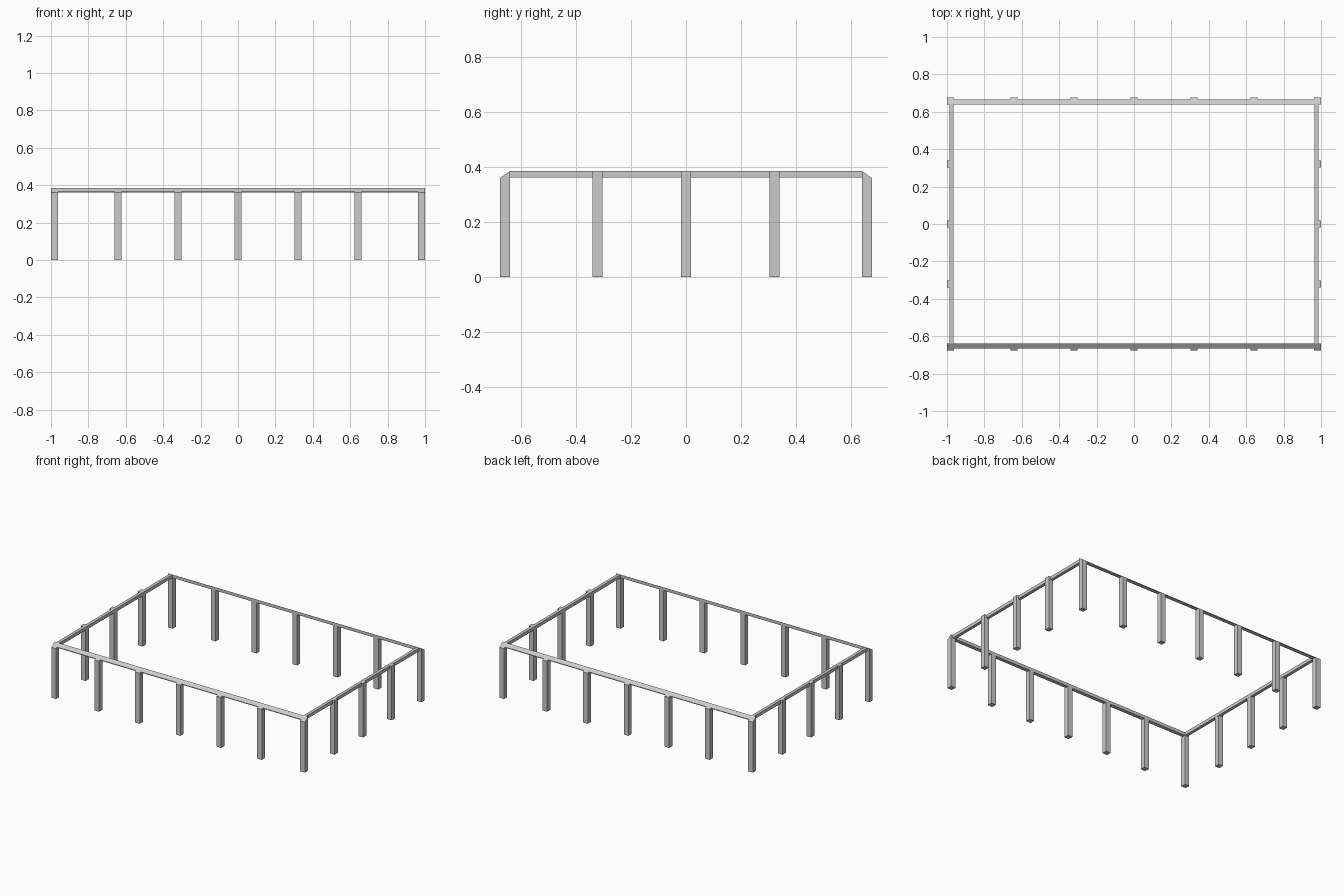
import bpy

if "Cube" in bpy.data.objects:
    bpy.data.objects.remove(bpy.data.objects["Cube"])

W = 0.037          # post width
TOP = 0.385        # top of frame
EAVE = 0.36        # outer height of the sloped post tops
XO, XI = 1.0, 0.965
YO, YI = 0.675, 0.639


def prism(name, profile, axis, a, b):
    """Extrude a 2D profile along x (profile = y,z) or y (profile = x,z)."""
    n = len(profile)
    place = (lambda p, t: (t, p[0], p[1])) if axis == 'x' else (lambda p, t: (p[0], t, p[1]))
    verts = [place(p, t) for t in (a, b) for p in profile]
    faces = [tuple(range(n)), tuple(range(2 * n - 1, n - 1, -1))]
    faces += [(i, i + n, (i + 1) % n + n, (i + 1) % n) for i in range(n)]
    me = bpy.data.meshes.new(name)
    me.from_pydata(verts, [], faces)
    import bmesh
    bm = bmesh.new()
    bm.from_mesh(me)
    bmesh.ops.recalc_face_normals(bm, faces=bm.faces)
    bm.to_mesh(me)
    bm.free()
    ob = bpy.data.objects.new(name, me)
    bpy.context.collection.objects.link(ob)
    return ob


def slope(y):
    return EAVE + (TOP - EAVE) * (YO - y) / (YO - YI)


for s, side in ((-1, "front"), (1, "back")):
    # posts with sloped tops, including the corners
    post = [(s * YO, 0), (s * YI, 0), (s * YI, TOP), (s * YO, EAVE)]
    for x in (-XO + W / 2, -0.642, -0.321, 0, 0.321, 0.642, XO - W / 2):
        prism(side + "_post", post, 'x', x - W / 2, x + W / 2)
    # sloped rail along the long side
    yb = 0.665
    rail = [(s * yb, 0.362), (s * YI, 0.362), (s * YI, TOP), (s * yb, slope(yb))]
    prism(side + "_rail", rail, 'x', -XO + 0.002, XO - 0.002)

for s, side in ((-1, "left"), (1, "right")):
    # flat-topped posts on the short side
    post = [(s * XO, 0), (s * XI, 0), (s * XI, TOP), (s * XO, TOP)]
    for y in (-0.321, 0, 0.321):
        prism(side + "_post", post, 'y', y - W / 2, y + W / 2)
    # flat rail along the short side
    rail = [(s * 0.986, 0.362), (s * 0.964, 0.362), (s * 0.964, TOP), (s * 0.986, TOP)]
    prism(side + "_rail", rail, 'y', -YI, YI)
